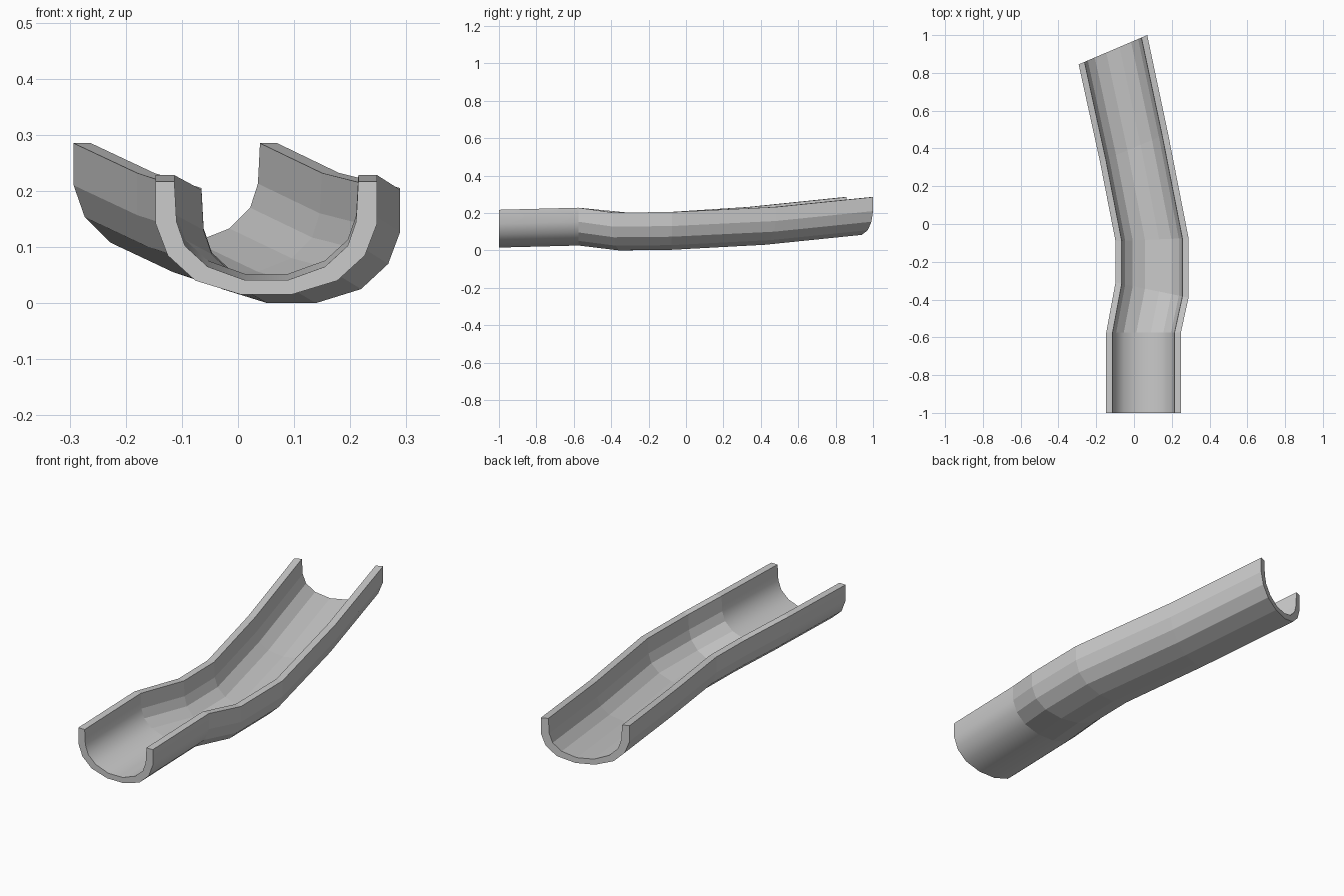
import bpy, bmesh

if "Cube" in bpy.data.objects:
    bpy.data.objects.remove(bpy.data.objects["Cube"])

# Right half of the U profile: offset from centre (-0.5..0.5 of the width), height
outer = [(0.112, 0.0), (0.32, 0.025), (0.445, 0.07), (0.5, 0.127), (0.5, 0.202)]
inner = [(0.097, 0.026), (0.265, 0.050), (0.367, 0.087), (0.405, 0.130), (0.415, 0.202)]
half = outer + inner[::-1]
# Closed loop: right outer up, right inner down, left inner up, left outer down
profile = half + [(-u, z) for u, z in reversed(half)]

# Stations along the slide: left rim xy, right rim xy, floor height
stations = [
    ((-0.147, -1.0), (0.248, -1.0), 0.015),
    ((-0.147, -0.575), (0.248, -0.575), 0.026),
    ((-0.098, -0.31), (0.289, -0.39), 0.0),
    ((-0.098, -0.09), (0.289, -0.075), 0.003),
    ((-0.18, 0.33), (0.18, 0.48), 0.030),
    ((-0.293, 0.845), (0.07, 1.0), 0.083),
]

bm = bmesh.new()
rings = []
for left, right, floor in stations:
    ring = []
    for u, z in profile:
        t = u + 0.5
        x = left[0] + (right[0] - left[0]) * t
        y = left[1] + (right[1] - left[1]) * t
        ring.append(bm.verts.new((x, y, floor + z)))
    rings.append(ring)

# Walls between stations; only the straight front run is smooth shaded
n = len(profile)
for s, (a, b) in enumerate(zip(rings, rings[1:])):
    for i in range(n):
        j = (i + 1) % n
        face = bm.faces.new((a[i], a[j], b[j], b[i]))
        face.smooth = s == 0

# End caps as quad strips across the wall thickness
for ring in (rings[0], rings[-1]):
    for i in range(n // 2):
        a, b = ring[i], ring[(i + 1) % n]
        c, d = ring[n - 1 - (i + 1)], ring[n - 1 - i]
        break
    k = len(outer)
    out = ring[n - k:] + ring[:k]
    inn = ring[k:n - k][::-1]
    for i in range(len(out) - 1):
        bm.faces.new((out[i], out[i + 1], inn[i + 1], inn[i]))

bmesh.ops.recalc_face_normals(bm, faces=bm.faces)
for e in bm.edges:
    if len(e.link_faces) == 2 and e.calc_face_angle() > 0.9:
        e.smooth = False

mesh = bpy.data.meshes.new("slide_trough")
bm.to_mesh(mesh)
bm.free()
bpy.context.collection.objects.link(bpy.data.objects.new("slide_trough", mesh))
